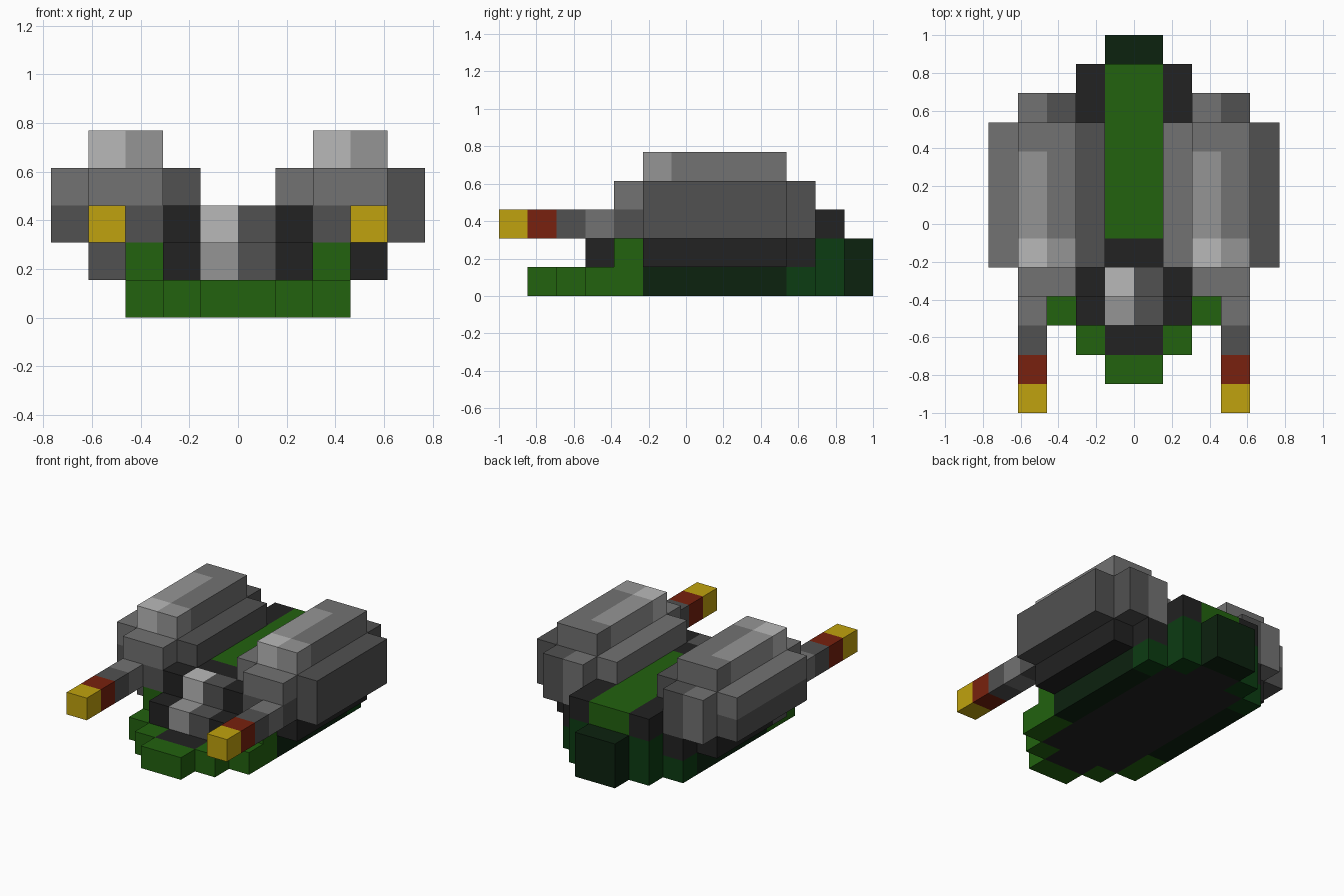
import bpy, bmesh
from mathutils import Vector

if "Cube" in bpy.data.objects:
    bpy.data.objects.remove(bpy.data.objects["Cube"])

U = 2 / 13  # block size


def lin(c):
    c /= 255
    return c / 12.92 if c <= 0.04045 else ((c + 0.055) / 1.055) ** 2.4


PALETTE = {
    "green": (34, 98, 15), "deep_green": (12, 60, 18), "darkest_green": (12, 34, 15),
    "black": (34, 34, 34), "dark_grey": (81, 81, 81), "mid_grey": (114, 114, 114),
    "pale_grey": (149, 149, 149), "light_grey": (185, 185, 185),
    "red": (120, 33, 14), "yellow": (192, 162, 14),
}
MATS = {}
for name, rgb in PALETTE.items():
    MATS[name] = bpy.data.materials.new(name)
    MATS[name].diffuse_color = (*[lin(c) for c in rgb], 1)

blocks = {}  # (x, y, z) -> (part, colour)


def fill(part, colour, xs, ys, zs):
    """Fill half-open block ranges; later fills repaint earlier ones."""
    for x in range(*xs):
        for y in range(*ys):
            for z in range(*zs):
                blocks[x, y, z] = (part, colour)


def fill_both(part, colour, xs, ys, zs):
    fill(part, colour, xs, ys, zs)
    fill(part, colour, (-xs[1], -xs[0]), ys, zs)


# Hull: stepped plan with green nose and dark green tail
for half, y0, y1 in ((3, 3, 11), (2, 2, 12), (1, 1, 13)):
    fill("hull", "black", (-half, half), (y0, y1), (0, 1))
fill("hull", "green", (-1, 1), (1, 2), (0, 1))
fill_both("hull", "green", (1, 2), (2, 3), (0, 1))
fill_both("hull", "green", (2, 3), (3, 5), (0, 1))
fill_both("hull", "darkest_green", (2, 3), (5, 10), (0, 1))
fill_both("hull", "deep_green", (2, 3), (10, 11), (0, 1))
fill("hull", "black", (-2, 2), (3, 12), (1, 2))
fill_both("hull", "deep_green", (1, 2), (11, 12), (0, 2))
fill_both("hull", "green", (2, 3), (4, 5), (1, 2))
fill_both("hull", "black", (2, 3), (5, 11), (1, 2))
fill("tail_block", "darkest_green", (-1, 1), (12, 13), (0, 2))

# Deck: black frame with a green centre stripe
fill("deck", "black", (-2, 2), (4, 12), (2, 3))
fill("deck", "green", (-1, 1), (6, 12), (2, 3))

# Stepped windscreen at the front of the deck
for y, z, colour in ((3, 1, "pale_grey"), (4, 2, "light_grey")):
    fill("windscreen", colour, (-1, 0), (y, y + 1), (z, z + 1))
    fill("windscreen", "dark_grey", (0, 1), (y, y + 1), (z, z + 1))

# Two matching side pods, each with a gun barrel
for x, side in ((-5, "left"), (1, "right")):
    pod = side + "_pod"
    fill(pod, "dark_grey", (x, x + 4), (5, 10), (2, 4))
    fill(pod, "mid_grey", (x, x + 3), (5, 10), (3, 4))
    fill(pod, "dark_grey", (x + 1, x + 3), (4, 11), (2, 3))
    fill(pod, "mid_grey", (x + 1, x + 3), (4, 11), (3, 4))
    fill(pod, "dark_grey", (x + 2, x + 3), (10, 11), (3, 4))
    fill(pod, "mid_grey", (x + 1, x + 2), (10, 11), (2, 3))
    # Highlighted ridge along the pod
    fill(pod, "mid_grey", (x + 1, x + 3), (5, 10), (4, 5))
    fill(pod, "pale_grey", (x + 1, x + 2), (5, 9), (4, 5))
    fill(pod, "pale_grey", (x + 2, x + 3), (5, 6), (4, 5))
    fill(pod, "light_grey", (x + 1, x + 2), (5, 6), (4, 5))
    # Barrel on the outer side
    bx = -4 if x < 0 else 3
    fill(pod, "black", (bx, bx + 1), (5, 10), (1, 2))
    for y, colour in enumerate(("yellow", "red", "dark_grey", "mid_grey")):
        fill(side + "_barrel", colour, (bx, bx + 1), (y, y + 1), (2, 3))
fill("left_pod", "dark_grey", (-4, -3), (5, 6), (1, 2))

SIDES = [Vector(d) for d in ((1, 0, 0), (-1, 0, 0), (0, 1, 0),
                             (0, -1, 0), (0, 0, 1), (0, 0, -1))]


def build(part):
    """Make a mesh from the exposed block faces of one part."""
    bm = bmesh.new()
    names = []
    for pos, (owner, colour) in blocks.items():
        if owner != part:
            continue
        if colour not in names:
            names.append(colour)
        centre = Vector(pos) + Vector((0.5, 0.5, 0.5))
        for n in SIDES:
            if tuple(int(a + b) for a, b in zip(pos, n)) in blocks:
                continue
            s = Vector((n.y, n.z, n.x)) * 0.5
            t = n.cross(s)
            mid = centre + n * 0.5
            corners = [mid - s - t, mid + s - t, mid + s + t, mid - s + t]
            face = bm.faces.new([bm.verts.new((c.x * U, c.y * U - 1, c.z * U))
                                 for c in corners])
            face.material_index = names.index(colour)
    bmesh.ops.remove_doubles(bm, verts=bm.verts, dist=0.001)
    bmesh.ops.dissolve_limit(bm, angle_limit=0.01, verts=bm.verts,
                             edges=bm.edges, delimit={'MATERIAL'})
    mesh = bpy.data.meshes.new(part)
    bm.to_mesh(mesh)
    bm.free()
    for n in names:
        mesh.materials.append(MATS[n])
    bpy.context.collection.objects.link(bpy.data.objects.new(part, mesh))


for part in sorted({p for p, _ in blocks.values()}):
    build(part)

for m in bpy.data.materials:
    if m.users and not m.is_grease_pencil:
        m.use_nodes = True
        m.node_tree.nodes["Principled BSDF"].inputs["Base Color"].default_value = m.diffuse_color
